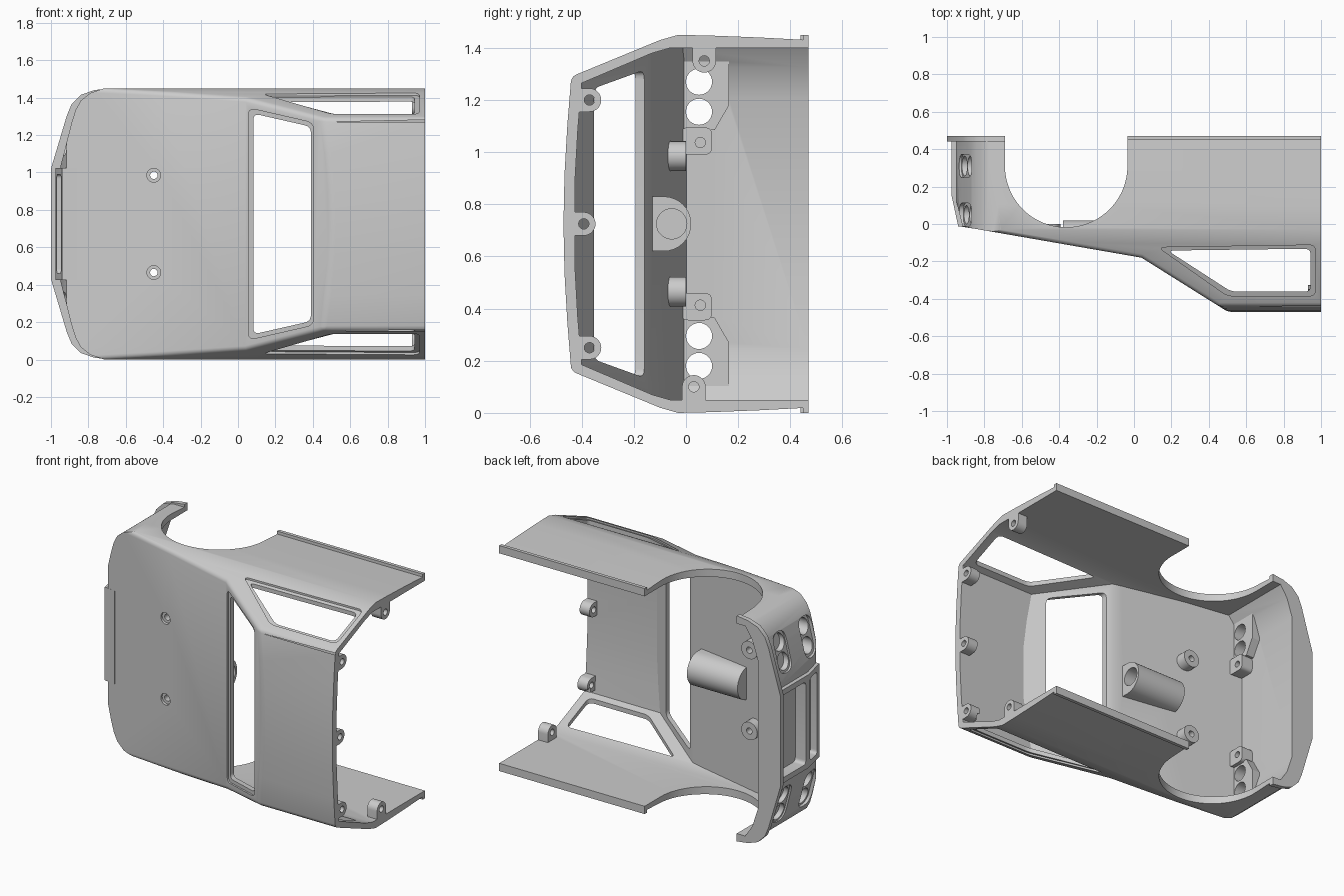
import bpy, bmesh, math
from mathutils import Vector

if "Cube" in bpy.data.objects:
    bpy.data.objects.remove(bpy.data.objects["Cube"])

MID = 0.725                      # symmetry plane of the shell (half its width)


def prism(pts, axis, lo, hi, name="helper"):
    """Extrude a 2D outline along an axis; lo/hi may be functions of the 2D point."""
    place = {'x': lambda a, b, c: (c, a, b),
             'y': lambda a, b, c: (a, c, b),
             'z': lambda a, b, c: (a, b, c)}[axis]
    val = lambda f, p: f(*p) if callable(f) else f
    bm = bmesh.new()
    low = [bm.verts.new(place(p[0], p[1], val(lo, p))) for p in pts]
    top = [bm.verts.new(place(p[0], p[1], val(hi, p))) for p in pts]
    bm.faces.new(low)
    bm.faces.new(top)
    n = len(pts)
    for i in range(n):
        j = (i + 1) % n
        bm.faces.new((low[i], low[j], top[j], top[i]))
    bmesh.ops.recalc_face_normals(bm, faces=bm.faces)
    me = bpy.data.meshes.new(name)
    bm.to_mesh(me)
    bm.free()
    ob = bpy.data.objects.new(name, me)
    bpy.context.collection.objects.link(ob)
    return ob


def apply_mods(ob):
    bpy.context.view_layer.update()
    dg = bpy.context.evaluated_depsgraph_get()
    me = bpy.data.meshes.new_from_object(ob.evaluated_get(dg))
    ob.modifiers.clear()
    ob.data = me


def combine(ob, other, op='DIFFERENCE'):
    m = ob.modifiers.new("bool", 'BOOLEAN')
    m.operation, m.object, m.solver = op, other, 'EXACT'
    apply_mods(ob)
    bpy.data.objects.remove(other)


def rounded(pts, r, n=5):
    """Round every corner of a 2D outline."""
    out = []
    for i, p in enumerate(pts):
        p = Vector(p)
        a, b = Vector(pts[i - 1]) - p, Vector(pts[(i + 1) % len(pts)]) - p
        a = p + a.normalized() * min(r, a.length * 0.45)
        b = p + b.normalized() * min(r, b.length * 0.45)
        for k in range(n + 1):
            t = k / n
            out.append(tuple(a * (1 - t) ** 2 + p * 2 * t * (1 - t) + b * t * t))
    return out


def circle(a, b, r, n=28):
    return [(a + r * math.cos(2 * math.pi * i / n), b + r * math.sin(2 * math.pi * i / n))
            for i in range(n)]


def mirrored(half):
    """Outline from (u, distance from middle) points on one side."""
    return [(u, MID + d) for u, d in half] + [(u, MID - d) for u, d in reversed(half)]


def rect(a0, a1, b0, b1):
    return [(a0, b0), (a1, b0), (a1, b1), (a0, b1)]


def screen_y(x, z=0):
    return -0.18 - 0.627 * (x - 0.04)


def pillar_d(y):
    return 0.705 + 0.41 * (y + 0.1)


# Outer body: cross-section, trimmed by side profile, edges rounded, trimmed by plan
section = mirrored([(0.6, 0.70), (0.47, 0.705), (0.28, 0.715), (0.1, 0.722), (-0.03, 0.725),
                    (-0.10, 0.705), (-0.44, 0.565), (-0.455, 0.38), (-0.466, 0.19)])
section.insert(9, (-0.47, MID))
shell = prism(section, 'x', -1.3, 1.3, "car_front_shell")
profile = [(-1.4, 0.8), (-1.4, 0.07), (0.04, -0.18), (0.8, screen_y(0.8)),
           (1.4, screen_y(0.8)), (1.4, 0.8)]
combine(shell, prism(profile, 'z', -0.2, 1.7), 'INTERSECT')
bev = shell.modifiers.new("round", 'BEVEL')
bev.width, bev.segments, bev.limit_method, bev.angle_limit = 0.02, 3, 'ANGLE', math.radians(25)
apply_mods(shell)
plan = mirrored([(-0.95, 0.305), (-0.89, 0.54), (-0.868, 0.61), (-0.84, 0.66), (-0.79, 0.70),
                 (-0.70, 0.73), (-0.6, 0.75), (1.0, 0.75)])
combine(shell, prism(plan, 'y', -0.7, 0.47), 'INTERSECT')
# Nose leans back above the lower lights
combine(shell, prism([(-1.2, 0.13), (-0.952, 0.13), (-0.905, -0.06), (-1.2, -0.06)], 'z', -0.2, 1.7))

# Grille frame, bumper lip and sill lips
nose = [(-0.975, 0.46), (-0.975, 0.15), (-0.94, -0.012), (-0.86, -0.024), (-0.86, 0.46)]
combine(shell, prism(nose, 'z', 0.425, 1.025), 'UNION')
lip = mirrored([(-1.0, 0.295), (-0.915, 0.58), (-0.89, 0.64), (-0.84, 0.69), (-0.77, 0.715),
                (-0.69, 0.725)])
combine(shell, prism(lip, 'y', 0.44, 0.47), 'UNION')
for s in (-1, 1):
    z0, z1 = sorted((MID + s * 0.66, MID + s * 0.725))
    combine(shell, prism(rect(-0.2, 1.0, 0.448, 0.47), 'z', z0, z1), 'UNION')

# Cavity, with the inner fittings left standing
inside = mirrored([(0.8, 0.675), (-0.06, 0.675), (-0.13, 0.655), (-0.40, 0.54),
                   (-0.415, 0.36), (-0.425, 0.18)])
cavity = prism(inside, 'x', -1.2, 1.3, "cavity")
inner_profile = [(-1.3, 0.9), (-1.3, 0.075), (0.05, -0.14), (0.8, -0.61), (1.4, -0.61), (1.4, 0.9)]
combine(cavity, prism(inner_profile, 'z', -0.2, 1.7), 'INTERSECT')
inner_plan = mirrored([(-0.84, 0.48), (-0.80, 0.60), (-0.74, 0.69), (1.25, 0.69)])
combine(cavity, prism(inner_plan, 'y', -0.8, 0.75), 'INTERSECT')


def fitting(pts, axis, lo, hi):
    combine(cavity, prism(pts, axis, lo, hi))


# Half-round duct under the bonnet
arc = [(-0.085 + 0.105 * math.cos(t), MID + 0.105 * math.sin(t))
       for t in [math.pi * (k / 16 - 0.5) for k in range(17)]]
fitting([(-0.3, MID - 0.105)] + arc + [(-0.3, MID + 0.105)], 'x', -0.38, -0.02)
for s in (-1, 1):
    # Bonnet screw bosses, lamp housings and their lugs
    fitting(circle(-0.45, MID + s * 0.26, 0.057), 'y', -0.3, 0.0)
    housing = [(-0.15, 0.36), (0.11, 0.36), (0.165, 0.455), (0.165, 0.72), (-0.15, 0.72)]
    fitting([(y, MID + s * d) for y, d in housing], 'x', -1.1, -0.785)
    lug = rounded([(-0.02, MID + s * 0.265), (0.1, MID + s * 0.265),
                   (0.1, MID + s * 0.37), (-0.02, MID + s * 0.37)], 0.03)
    fitting(lug, 'x', -1.1, -0.76)

# Screw tabs along the rear edge
tabs = [(-0.37, 1.20), (-0.392, MID), (-0.37, 0.25), (0.07, 1.35), (0.03, 0.10)]
for y, z in tabs:
    fitting(circle(y, z, 0.045), 'x', 0.93, 1.0)
    if y < 0:
        fitting(rect(-0.6, y, z - 0.045, z + 0.045), 'x', 0.93, 1.0)
    else:
        z0, z1 = (z, 1.6) if z > MID else (-0.2, z)
        fitting(rect(y - 0.045, y + 0.045, z0, z1), 'x', 0.93, 1.0)
combine(shell, cavity)


def cut(pts, axis, lo, hi):
    combine(shell, prism(pts, axis, lo, hi))


# Windscreen: shallow rebate and opening
cut(rounded([(0.055, 0.105), (0.055, 1.345), (0.405, 1.265), (0.405, 0.185)], 0.04), 'y',
    lambda x, z: screen_y(x) - 0.2, lambda x, z: screen_y(x) + 0.012)
cut(rounded([(0.082, 0.135), (0.082, 1.315), (0.39, 1.245), (0.39, 0.205)], 0.035), 'y',
    lambda x, z: screen_y(x) - 0.2, lambda x, z: screen_y(x) + 0.12)

wheel = [(-0.69, 0.6)] + [(-0.3625 + 0.3275 * math.cos(t), 0.31 + 0.3275 * math.sin(t))
                          for t in [math.pi * (1 + k / 36) for k in range(37)]] + [(-0.035, 0.6)]
rebate = rounded([(0.13, -0.125), (0.97, -0.112), (0.97, -0.385), (0.50, -0.385)], 0.035)
window = rounded([(0.18, -0.142), (0.945, -0.132), (0.945, -0.362), (0.52, -0.362)], 0.035)
for s in (-1, 1):
    side = lambda off: (lambda x, y: MID + s * (pillar_d(y) + off))
    # Side window and wheel arch
    cut(rebate, 'z', side(-0.012), side(0.2))
    cut(window, 'z', side(-0.12), side(0.2))
    cut(wheel, 'z', *sorted((MID + s * 0.60, MID + s * 0.9)))
    # Lamps: capsule recess, upper through holes, lower blind pockets
    nose_x = lambda off: (lambda y, z: -0.95 + 0.258 * (abs(z - MID) - 0.305) + off)
    za, zb = MID + s * 0.365, MID + s * 0.61
    for y, depth in ((0.05, 0.022), (0.31, 0.012)):
        capsule = rounded([(y - 0.062, za), (y + 0.062, za), (y + 0.062, zb), (y - 0.062, zb)], 0.06)
        cut(capsule, 'x', -1.15, nose_x(depth))
    for d in (0.43, 0.545):
        cut(circle(0.05, MID + s * d, 0.05), 'x', -1.15, -0.7)
        cut(circle(0.31, MID + s * d, 0.053), 'x', -1.15, nose_x(0.045))
    # Screw holes in lugs and bonnet
    cut(circle(0.055, MID + s * 0.312, 0.02, 16), 'x', -0.82, -0.7)
    cut(circle(-0.45, MID + s * 0.26, 0.02, 16), 'y', -0.3, 0.05)
    cut(circle(-0.45, MID + s * 0.26, 0.037, 20), 'y', -0.3, -0.075)

for y, z in tabs:
    cut(circle(y, z, 0.02, 16), 'x', 0.9, 1.1)
# Duct mouth and the two grille pockets
cut(circle(-0.055, MID, 0.058), 'x', -0.16, 0.0)
for y0, y1 in ((0.02, 0.125), (0.175, 0.415)):
    cut(rounded(rect(y0, y1, 0.46, 0.99), 0.025), 'x', -1.15, -0.90)

bpy.context.view_layer.objects.active = shell
shell.select_set(True)
bpy.ops.object.shade_smooth_by_angle(angle=math.radians(28))
